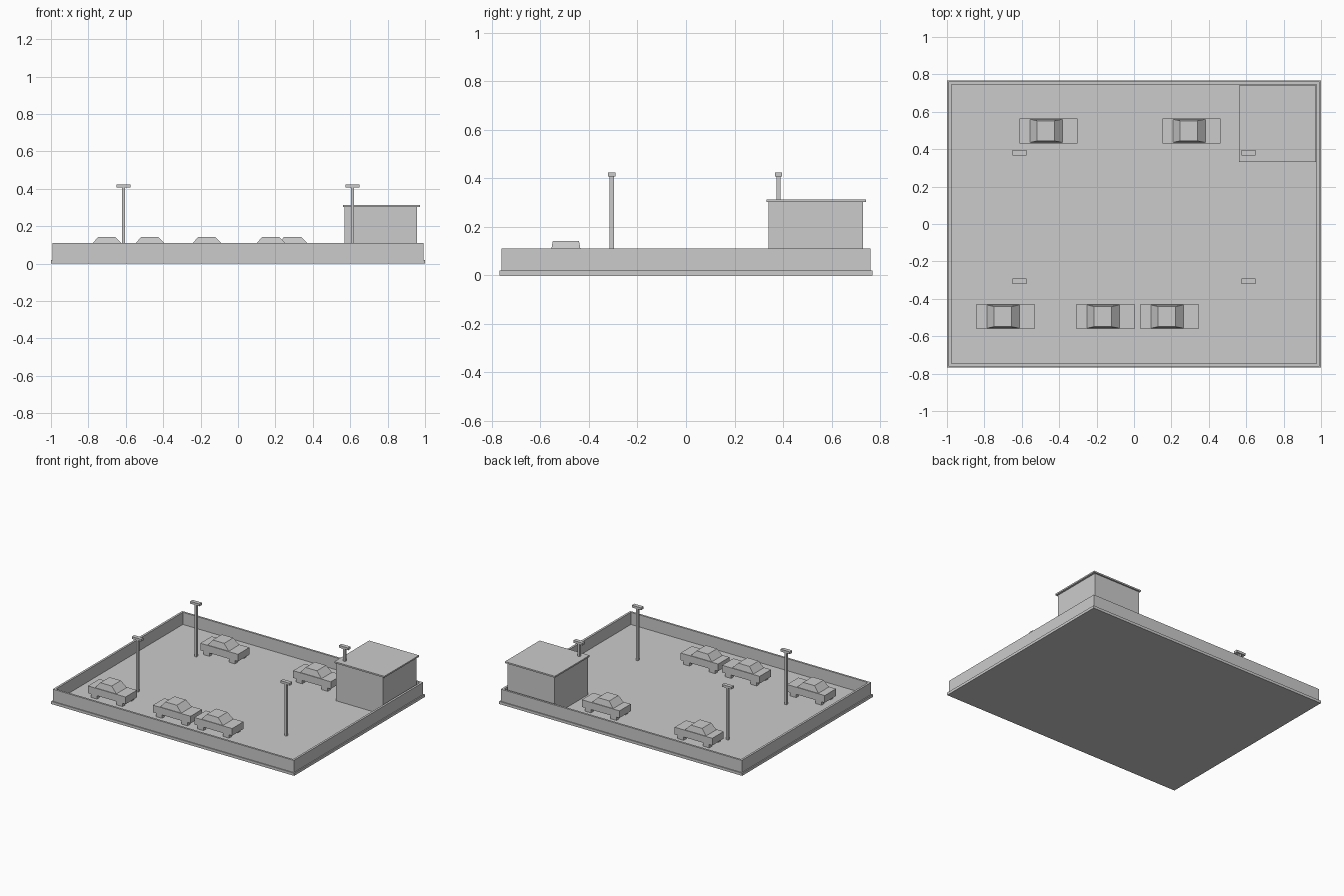
import bpy
import bmesh

cube = bpy.data.objects.get("Cube")
if cube:
    bpy.data.objects.remove(cube, do_unlink=True)

# One plain grey for everything
grey = bpy.data.materials.new("plain grey")
grey.use_nodes = True
COLOUR = (0.6, 0.6, 0.6, 1)
grey.diffuse_color = COLOUR
grey.node_tree.nodes["Principled BSDF"].inputs["Base Color"].default_value = COLOUR

FLOOR = 0.02


def add_block(bm, x, y, z, taper=None):
    """Block from (min, max) ranges; taper gives other x and y ranges at the top."""
    tx, ty = taper or (x, y)
    rings = []
    for (xa, xb), (ya, yb), h in ((x, y, z[0]), (tx, ty, z[1])):
        rings.append([bm.verts.new((px, py, h))
                      for px, py in ((xa, ya), (xb, ya), (xb, yb), (xa, yb))])
    low, high = rings
    bm.faces.new(low[::-1])
    bm.faces.new(high)
    for i in range(4):
        j = (i + 1) % 4
        bm.faces.new((low[i], low[j], high[j], high[i]))


def make_object(name, bm, location=(0, 0, 0)):
    mesh = bpy.data.meshes.new(name)
    bmesh.ops.recalc_face_normals(bm, faces=bm.faces)
    bm.to_mesh(mesh)
    bm.free()
    mesh.materials.append(grey)
    obj = bpy.data.objects.new(name, mesh)
    obj.location = location
    bpy.context.collection.objects.link(obj)
    return obj


def block(name, x, y, z):
    bm = bmesh.new()
    add_block(bm, x, y, z)
    return make_object(name, bm)


def span(centre, half):
    return (centre - half, centre + half)


# Ground slab
block("ground_slab", span(0, 1), span(0, 0.768), (0, FLOOR))

# Perimeter wall: one closed frame swept round the lot
bm = bmesh.new()
profile = [(0.992, 0.761, FLOOR), (0.992, 0.761, 0.11),
           (0.976, 0.746, 0.11), (0.976, 0.746, FLOOR)]
corners = [[bm.verts.new((sx * px, sy * py, pz)) for px, py, pz in profile]
           for sx, sy in ((-1, -1), (1, -1), (1, 1), (-1, 1))]
for c in range(4):
    here, there = corners[c], corners[(c + 1) % 4]
    for i in range(4):
        j = (i + 1) % 4
        bm.faces.new((here[i], there[i], there[j], here[j]))
make_object("perimeter_wall", bm)

# Corner building with an overhanging flat roof
block("building_body", (0.57, 0.957), (0.341, 0.73), (FLOOR, 0.302))
block("building_roof", (0.561, 0.972), (0.332, 0.741), (0.302, 0.313))

# Lamp posts
for x in (-0.612, 0.612):
    for y in (-0.306, 0.381):
        block("lamp_pole", span(x, 0.0085), span(y, 0.0085), (FLOOR, 0.407))
        block("lamp_head", span(x, 0.038), span(y, 0.0145), (0.407, 0.424))


# Parked cars: body, tapered cabin and four block wheels
def car(x, y):
    bm = bmesh.new()
    add_block(bm, span(0, 0.155), span(0, 0.067), (0.045, 0.098))
    make_object("car_body", bm, (x, y, 0))
    bm = bmesh.new()
    add_block(bm, (-0.099, 0.075), span(0, 0.062), (0.098, 0.142),
              ((-0.062, 0.032), span(0, 0.054)))
    make_object("car_cabin", bm, (x, y, 0))
    bm = bmesh.new()
    for wx in (-0.105, 0.105):
        for wy in (-0.052, 0.052):
            add_block(bm, span(wx, 0.025), span(wy, 0.015), (FLOOR, 0.045))
    make_object("car_wheels", bm, (x, y, 0))


for x in (-0.687, -0.152, 0.19):
    car(x, -0.495)
for x in (-0.457, 0.307):
    car(x, 0.498)
